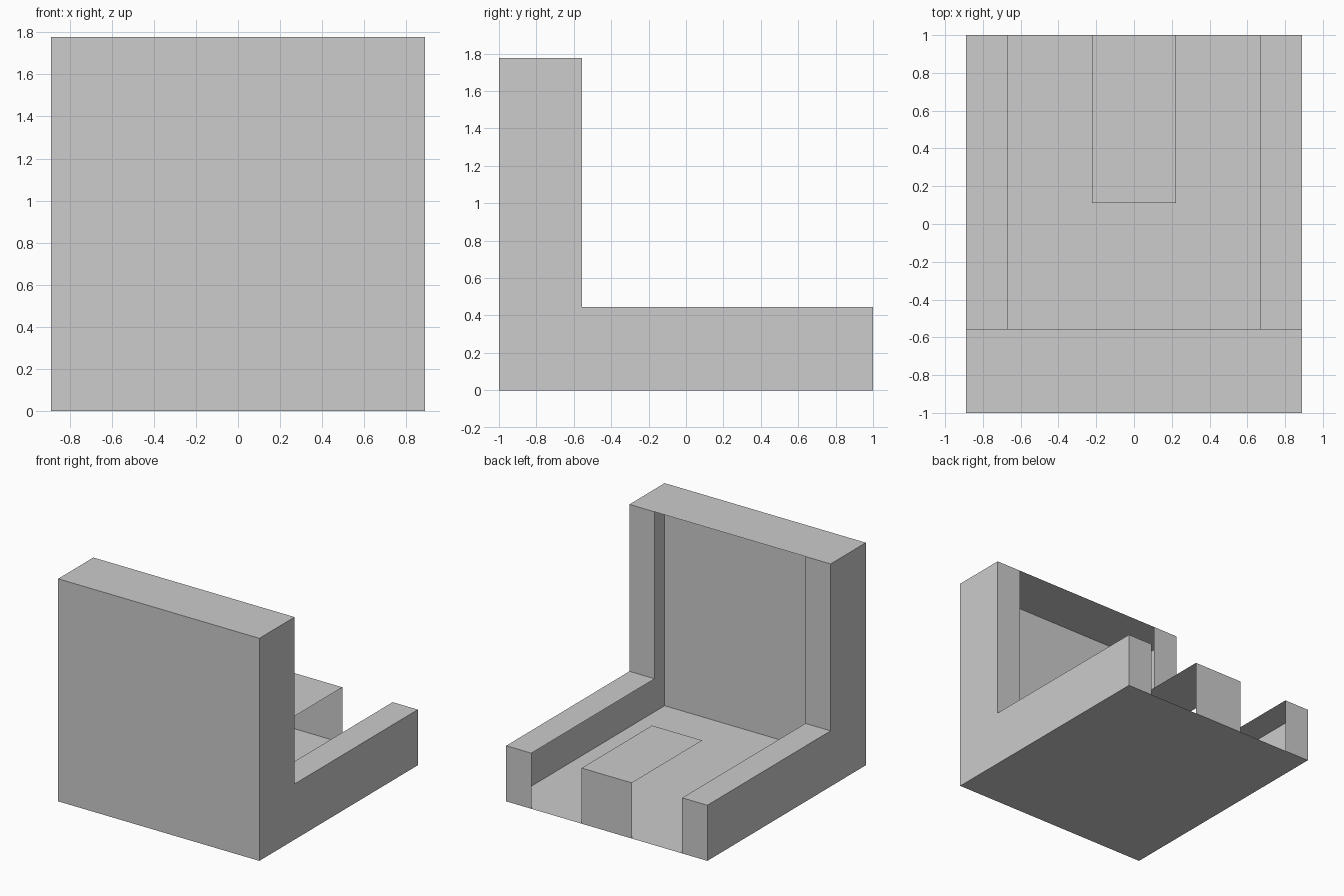
import bpy

cube = bpy.data.objects.get("Cube")
if cube:
    bpy.data.objects.remove(cube, do_unlink=True)

U = 2 / 9  # one module of the design

grey = bpy.data.materials.new("light_grey")
grey.use_nodes = True
COLOUR = (0.604, 0.604, 0.604, 1)
grey.diffuse_color = COLOUR
grey.node_tree.nodes["Principled BSDF"].inputs["Base Color"].default_value = COLOUR


def add_part(name, verts, faces):
    mesh = bpy.data.meshes.new(name)
    mesh.from_pydata([[c * U for c in v] for v in verts], [], faces)
    mesh.materials.append(grey)
    obj = bpy.data.objects.new(name, mesh)
    bpy.context.collection.objects.link(obj)
    return obj


def folded_sheet(name, x0, x1, profile):
    """Sweep an open (y, z) profile from x0 to x1."""
    verts = [(x, y, z) for y, z in profile for x in (x0, x1)]
    faces = [(i, i + 1, i + 3, i + 2) for i in range(0, 2 * len(profile) - 2, 2)]
    return add_part(name, verts, faces)


# Floor, front wall and top ledge as one folded sheet
folded_sheet("floor_and_wall", -4, 4, [(4.5, 0), (-4.5, 0), (-4.5, 8), (-2.5, 8)])

# Raised centre tab, open at its sides and inner end
folded_sheet("centre_tab", -1, 1, [(0.5, 2), (4.5, 2), (4.5, 0)])

# Side walls and the strips that fold over their edges
side = [(-4.5, 0), (4.5, 0), (4.5, 2), (-2.5, 2), (-2.5, 8), (-4.5, 8)]
strip = [(-2.5, 8), (-2.5, 2), (4.5, 2), (4.5, 0)]
for label, s in (("left", 1), ("right", -1)):
    add_part(label + "_side_wall", [(4 * s, y, z) for y, z in side[::s]],
             [range(len(side))])
    folded_sheet(label + "_rail", *sorted((3 * s, 4 * s)), strip)
